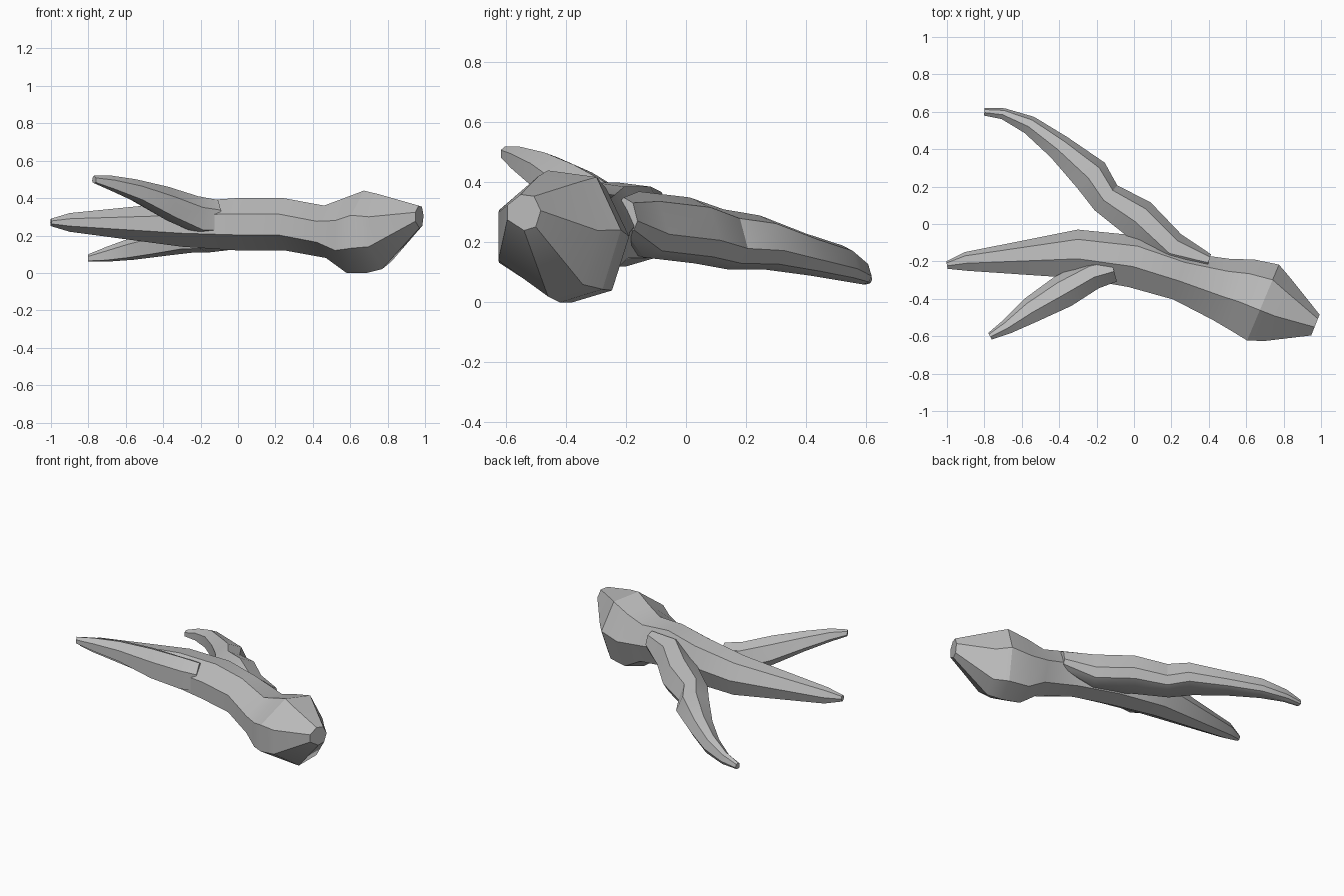
import bpy, bmesh, math
from mathutils import Vector

cube = bpy.data.objects.get("Cube")
if cube:
    bpy.data.objects.remove(cube, do_unlink=True)

# One plain grey for the whole branch
grey = bpy.data.materials.new("weathered grey")
grey.use_nodes = True
colour = (0.5, 0.5, 0.5, 1)
grey.diffuse_color = colour
grey.node_tree.nodes["Principled BSDF"].inputs["Base Color"].default_value = colour


def cross_section(sag):
    """Seven-sided outline as (across, up); sag lowers its side ridges."""
    ridge = (-0.2, 1)
    shoulder = (0.6, 0.9 - sag / 2)
    outer_side = (1, 0.1 - sag)
    outer_foot = (0.7, -0.8)
    keel = (0, -1)
    inner_foot = (-1, -0.4 - sag)
    inner_side = (-1, 0.4)
    return [ridge, shoulder, outer_side, outer_foot, keel, inner_foot, inner_side]


def limb(name, sag, stations):
    """Loft the section along stations of (x, y, z, half width, half height)."""
    bm = bmesh.new()
    section = cross_section(sag)
    corners = len(section)
    centres = [Vector(station[:3]) for station in stations]
    rings = []
    for i, (centre, station) in enumerate(zip(centres, stations)):
        half_width, half_height = station[3:]
        before = centres[max(i - 1, 0)]
        after = centres[min(i + 1, len(centres) - 1)]
        along = after - before
        across = Vector((-along.y, along.x, 0)).normalized()
        upward = Vector((0, 0, 1))
        ring = []
        for side, up in section:
            offset = across * side * half_width + upward * up * half_height
            ring.append(bm.verts.new(centre + offset))
        rings.append(ring)

    # Walls between neighbouring rings, then a flat cap at each end
    for ring, following in zip(rings, rings[1:]):
        for k in range(corners):
            n = (k + 1) % corners
            bm.faces.new((ring[k], ring[n], following[n], following[k]))
    bm.faces.new(rings[0])
    bm.faces.new(rings[-1])
    bmesh.ops.recalc_face_normals(bm, faces=bm.faces)

    mesh = bpy.data.meshes.new(name)
    bm.to_mesh(mesh)
    bm.free()
    mesh.materials.append(grey)
    obj = bpy.data.objects.new(name, mesh)
    bpy.context.collection.objects.link(obj)
    bpy.ops.object.select_all(action="DESELECT")
    obj.select_set(True)
    bpy.context.view_layer.objects.active = obj
    bpy.ops.object.shade_smooth_by_angle(angle=math.radians(30))


# Trunk: pointed tip, long shaft, swollen knob with a small blunt end
limb("main_branch", 0, [
    (-1, -0.22, 0.27, 0.02, 0.02),
    (-0.9, -0.2, 0.27, 0.05, 0.05),
    (-0.3, -0.16, 0.26, 0.13, 0.12),
    (0, -0.2, 0.26, 0.14, 0.14),
    (0.25, -0.28, 0.26, 0.13, 0.14),
    (0.47, -0.35, 0.22, 0.17, 0.14),
    (0.58, -0.38, 0.2, 0.2, 0.2),
    (0.69, -0.42, 0.22, 0.22, 0.22),
    (0.77, -0.46, 0.22, 0.18, 0.2),
    (0.97, -0.54, 0.3, 0.06, 0.06),
])

# Drooping side limb
limb("back_branch", 0.4, [
    (-0.8, 0.6, 0.08, 0.02, 0.02),
    (-0.7, 0.59, 0.1, 0.03, 0.04),
    (-0.56, 0.53, 0.13, 0.05, 0.06),
    (-0.4, 0.41, 0.16, 0.07, 0.07),
    (-0.23, 0.26, 0.2, 0.1, 0.09),
    (-0.15, 0.14, 0.21, 0.09, 0.1),
    (0.02, 0.03, 0.24, 0.11, 0.11),
    (0.2, -0.14, 0.26, 0.1, 0.11),
    (0.4, -0.2, 0.29, 0.04, 0.06),
])

# Raised side limb
limb("front_branch", 0.4, [
    (-0.77, -0.6, 0.5, 0.02, 0.02),
    (-0.68, -0.55, 0.48, 0.04, 0.04),
    (-0.55, -0.46, 0.44, 0.07, 0.06),
    (-0.38, -0.36, 0.37, 0.09, 0.09),
    (-0.22, -0.27, 0.31, 0.08, 0.1),
    (-0.11, -0.24, 0.3, 0.07, 0.09),
])
